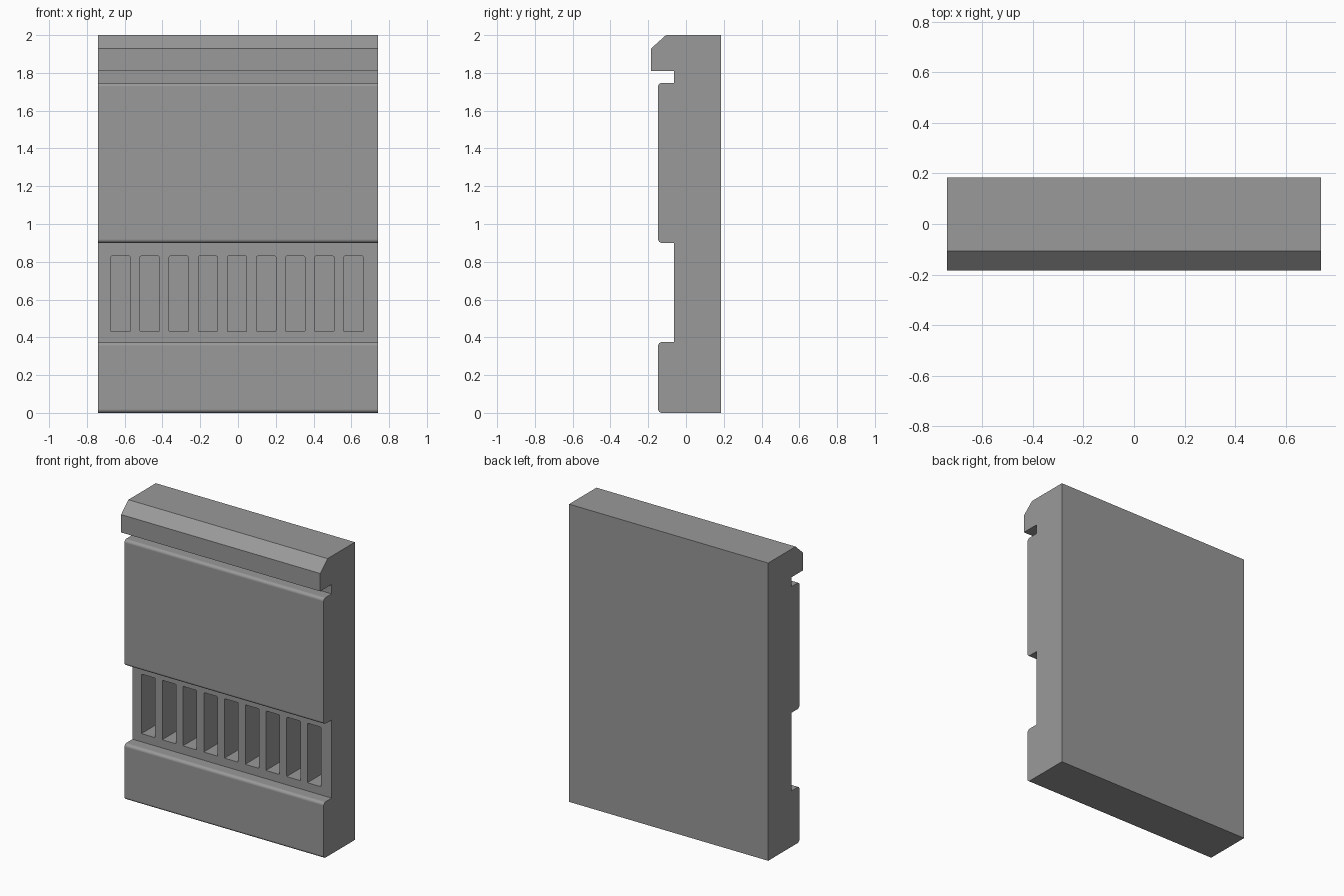
import bpy, bmesh, math

if "Cube" in bpy.data.objects:
    bpy.data.objects.remove(bpy.data.objects["Cube"])

HALF_W = 0.74


def prism(pts, axis_map, a, b):
    """Extrude a closed 2D outline from a to b; axis_map(u, v, t) gives x, y, z."""
    bm = bmesh.new()
    face = bm.faces.new([bm.verts.new(axis_map(u, v, a)) for u, v in pts])
    ext = bmesh.ops.extrude_face_region(bm, geom=[face])
    delta = [q - p for p, q in zip(axis_map(0, 0, a), axis_map(0, 0, b))]
    bmesh.ops.translate(bm, vec=delta,
                        verts=[g for g in ext["geom"] if isinstance(g, bmesh.types.BMVert)])
    bmesh.ops.recalc_face_normals(bm, faces=bm.faces)
    return bm


def to_mesh(bm, name):
    mesh = bpy.data.meshes.new(name)
    bm.to_mesh(mesh)
    bm.free()
    return mesh


def to_object(bm, name):
    obj = bpy.data.objects.new(name, to_mesh(bm, name))
    bpy.context.collection.objects.link(obj)
    return obj


def arc(cu, cv, r, start, end, n=4):
    """Points along a rounded corner, angles in degrees."""
    angles = [math.radians(start + (end - start) * i / n) for i in range(n + 1)]
    return [(cu + r * math.cos(a), cv + r * math.sin(a)) for a in angles]


# Side profile (y, z): back, chamfered cap, groove, rounded panel, recess, rounded base
BACK, FRONT, RECESS, R = 0.184, -0.148, -0.063, 0.02
profile = [(BACK, 0), (BACK, 2.0), (-0.106, 2.0), (-0.184, 1.93), (-0.184, 1.81),
           (RECESS, 1.81), (RECESS, 1.747)]
for top, bottom in ((1.747, 0.90), (0.375, 0.0)):
    profile += arc(FRONT + R, top - R, R, 90, 180)
    profile += arc(FRONT + R, bottom + R, R, 180, 270)
    if bottom > 0:
        profile += [(RECESS, bottom), (RECESS, 0.375)]
panel = to_object(prism(profile, lambda u, v, t: (t, u, v), -HALF_W, HALF_W), "wall_panel")

# Dark grey finish
grey = bpy.data.materials.new("dark_grey")
grey.diffuse_color = (0.32, 0.32, 0.32, 1)
grey.use_nodes = True
grey.node_tree.nodes["Principled BSDF"].inputs["Base Color"].default_value = grey.diffuse_color
panel.data.materials.append(grey)

# Row of nine vent slots with slightly rounded corners
hw, hh, r = 0.051, 0.2, 0.006
slot = (arc(hw - r, hh - r, r, 0, 90, 2) + arc(r - hw, hh - r, r, 90, 180, 2)
        + arc(r - hw, r - hh, r, 180, 270, 2) + arc(hw - r, r - hh, r, 270, 360, 2))
slots = bmesh.new()
for i in range(9):
    x = -0.622 + 0.1542 * i
    one = prism(slot, lambda u, v, t: (u + x, t, v + 0.63), RECESS - 0.05, RECESS + 0.19)
    slots.from_mesh(to_mesh(one, "slot"))
cutter = to_object(slots, "slot_cutter")
cutter.hide_render = True
cutter.data.materials.append(grey)

# Cut the slots, then drop the helper
mod = panel.modifiers.new("slots", "BOOLEAN")
mod.operation, mod.solver, mod.object = "DIFFERENCE", "EXACT", cutter
bpy.context.view_layer.objects.active = panel
panel.select_set(True)
bpy.ops.object.modifier_apply(modifier=mod.name)
bpy.data.objects.remove(cutter)

# Smooth the rounded edges while the large faces stay visually flat
bpy.ops.object.shade_smooth_by_angle(angle=math.radians(30))
weighted = panel.modifiers.new("flat_faces", "WEIGHTED_NORMAL")
weighted.keep_sharp = True
weighted.weight = 100
bpy.ops.object.modifier_apply(modifier=weighted.name)
